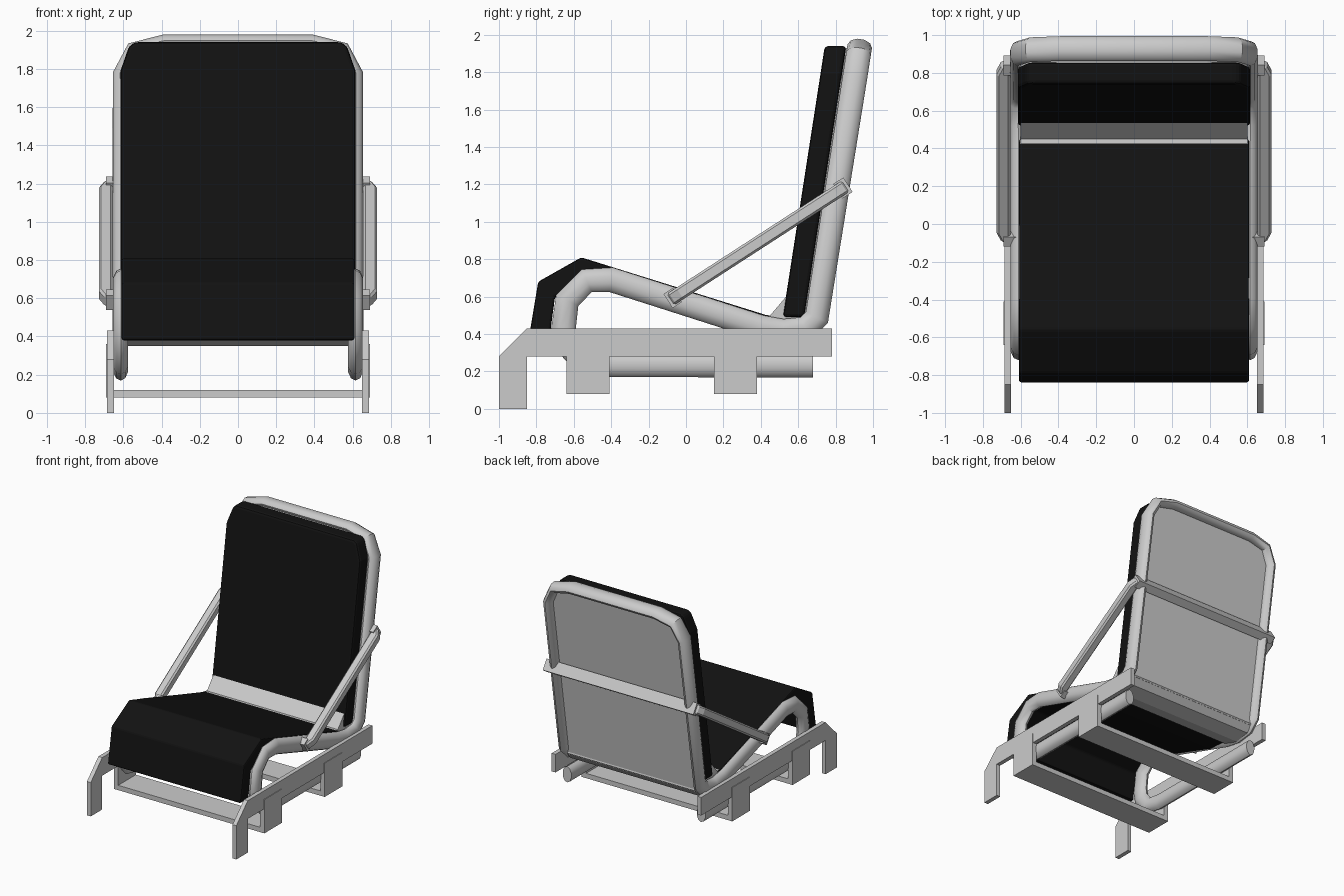
import bpy, bmesh, math
from mathutils import Vector

if "Cube" in bpy.data.objects:
    bpy.data.objects.remove(bpy.data.objects["Cube"])

black = bpy.data.materials.new("black_fabric")
black.diffuse_color = (0.006, 0.006, 0.006, 1)
black.use_nodes = True
black.node_tree.nodes["Principled BSDF"].inputs["Base Color"].default_value = black.diffuse_color


def make_object(name, bm, mat=None, mirror=False, bevel=0, segments=1, smooth=False):
    bmesh.ops.recalc_face_normals(bm, faces=bm.faces)
    me = bpy.data.meshes.new(name)
    bm.to_mesh(me)
    bm.free()
    ob = bpy.data.objects.new(name, me)
    bpy.context.collection.objects.link(ob)
    if mat:
        me.materials.append(mat)
    if bevel:
        m = ob.modifiers.new("bevel", 'BEVEL')
        m.width, m.segments, m.limit_method = bevel, segments, 'ANGLE'
    if mirror:
        ob.modifiers.new("mirror", 'MIRROR')
    if smooth:
        bpy.context.view_layer.objects.active = ob
        ob.select_set(True)
        bpy.ops.object.shade_smooth_by_angle(angle=math.radians(40))
        ob.select_set(False)
    return ob


def prism(name, a, b, **kw):
    """Solid between two matching loops of points."""
    bm = bmesh.new()
    va = [bm.verts.new(p) for p in a]
    vb = [bm.verts.new(p) for p in b]
    bm.faces.new(va)
    bm.faces.new(vb[::-1])
    for i in range(len(va)):
        j = (i + 1) % len(va)
        bm.faces.new((va[i], vb[i], vb[j], va[j]))
    return make_object(name, bm, **kw)


def side_profile(name, pts, x0, x1, **kw):
    return prism(name, [(x0, y, z) for y, z in pts], [(x1, y, z) for y, z in pts], **kw)


def rect(y0, y1, z0, z1):
    return [(y0, z0), (y1, z0), (y1, z1), (y0, z1)]


def back_y(z):
    """Leaning centre line of the backrest."""
    return 0.695 + 0.155 * (z - 0.43)


def back_slab(name, half, off0, off1, **kw):
    outline = half + [(-x, z) for x, z in reversed(half)]
    return prism(name, [(x, back_y(z) + off0, z) for x, z in outline],
                 [(x, back_y(z) + off1, z) for x, z in outline], **kw)


def sweep(name, path, ra, rb, sides=10):
    """Elliptical tube; ra is the half width sideways, rb across it."""
    path = [Vector(p) for p in path]
    bm = bmesh.new()
    rings, a, n = [], Vector((1, 0, 0)), len(path)
    for i, p in enumerate(path):
        d0 = (p - path[max(i - 1, 0)]).normalized()
        d1 = (path[min(i + 1, n - 1)] - p).normalized()
        t = (d0 + d1).normalized()
        a = (a - t * a.dot(t)).normalized()
        b = t.cross(a)
        angs = [2 * math.pi * (k + 0.5) / sides for k in range(sides)]
        rings.append([bm.verts.new(p + a * ra * math.cos(g) + b * rb * math.sin(g)) for g in angs])
    for r0, r1 in zip(rings, rings[1:]):
        for k in range(sides):
            m = (k + 1) % sides
            bm.faces.new((r0[k], r0[m], r1[m], r1[k]))
    bm.faces.new(rings[0])
    bm.faces.new(rings[-1][::-1])
    return make_object(name, bm, smooth=True)


# Side rails with the front feet
side_profile("side_rail", [(-1, 0), (-0.85, 0), (-0.85, 0.28), (0.78, 0.28), (0.78, 0.43),
                           (-0.85, 0.43), (-1, 0.28)], 0.65, 0.685, mirror=True)

# U-shaped floor brackets running across underneath
for label, y0, y1 in (("front", -0.64, -0.41), ("rear", 0.15, 0.38)):
    side_profile(label + "_floor_bar", rect(y0, y1, 0.08, 0.12), -0.65, 0.65)
    side_profile(label + "_bracket", rect(y0, y1, 0.08, 0.36), 0.65, 0.69, mirror=True)

# One continuous bent tube: runner, front leg, seat side, backrest, and back again
side = [(0.615, 0.68, 0.235), (0.615, -0.42, 0.235), (0.615, -0.56, 0.26), (0.615, -0.64, 0.35),
        (0.615, -0.655, 0.43), (0.615, -0.635, 0.58), (0.615, -0.53, 0.685), (0.615, -0.40, 0.69),
        (0.615, 0.40, 0.435), (0.617, 0.52, 0.415), (0.617, 0.64, 0.43), (0.617, 0.70, 0.49)]
side += [(x, back_y(z), z) for x, z in ((0.617, 1.77), (0.55, 1.90), (0.39, 1.938))]
sweep("tube_frame", side + [(-x, y, z) for x, y, z in reversed(side)], 0.041, 0.066)

# Shell: back panel and the folded piece joining it to the seat
back_slab("back_panel", [(0.6, 0.42), (0.6, 1.76), (0.54, 1.89), (0.39, 1.93)], -0.08, 0.01)
side_profile("shell_fold", [(0.40, 0.505), (0.45, 0.50), (0.535, 0.60), (0.66, 0.60), (0.71, 0.43),
                            (0.66, 0.37), (0.53, 0.35), (0.40, 0.385)], -0.6, 0.6)

# Cushions
side_profile("seat_cushion", [(-0.84, 0.38), (-0.79, 0.68), (-0.56, 0.81), (0.45, 0.495),
                              (0.45, 0.39), (0.2, 0.43), (-0.54, 0.68), (-0.70, 0.60),
                              (-0.73, 0.38)], -0.61, 0.61, mat=black, bevel=0.012, segments=2)
back_slab("back_cushion", [(0.615, 0.49), (0.615, 1.79), (0.57, 1.92), (0.54, 1.94)],
          -0.187, -0.072, mat=black, bevel=0.018, segments=2)

# Diagonal arms, laid out along u (arm direction) and v (its normal)
start, end = Vector((0, -0.075, 0.59)), Vector((0, 0.845, 1.185))
u = (end - start).normalized()
v = Vector((1, 0, 0)).cross(u)
L = (end - start).length


def arm_point(x, s, h):
    return start + u * s + v * h + Vector((x, 0, 0))


def arm_block(name, pts, h, **kw):
    prism(name, [arm_point(x, s, -h) for x, s in pts], [arm_point(x, s, h) for x, s in pts], **kw)


arm_block("arm", [(0.655, -0.01), (0.70, -0.01), (0.728, 0.05), (0.728, L - 0.05), (0.70, L + 0.01),
                  (0.655, L + 0.01)], 0.036, mirror=True, bevel=0.012)
arm_block("arm_pivot", [(0.60, -0.025), (0.69, -0.025), (0.69, 0.035), (0.60, 0.035)], 0.045, mirror=True)

# Bar across the rear of the backrest joining both arms
arm_block("rear_cross_bar", [(-0.69, L - 0.04), (0.69, L - 0.04), (0.69, L + 0.025),
                             (-0.69, L + 0.025)], 0.046)
